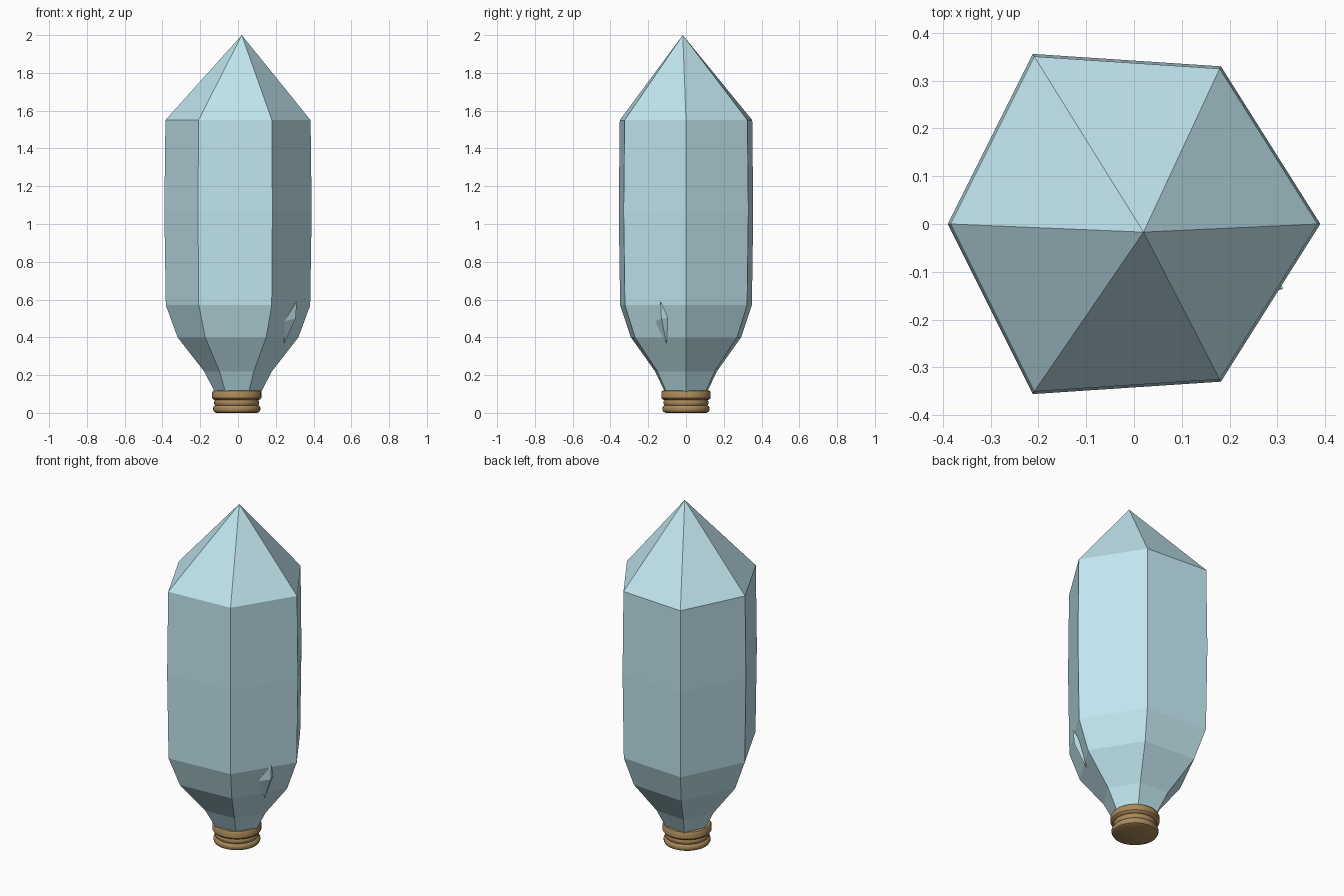
import bpy
import bmesh
import math

default = bpy.data.objects.get("Cube")
if default:
    bpy.data.objects.remove(default, do_unlink=True)


def material(name, colour):
    mat = bpy.data.materials.new(name)
    mat.use_nodes = True
    mat.diffuse_color = colour
    mat.node_tree.nodes["Principled BSDF"].inputs["Base Color"].default_value = colour
    return mat


def loft(name, rings, mat, tip=None):
    """Skin stacked rings, cap the base and close the top with a tip or a cap."""
    bm = bmesh.new()
    loops = [[bm.verts.new(p) for p in ring] for ring in rings]
    n = len(loops[0])
    for low, high in zip(loops, loops[1:]):
        for i in range(n):
            j = (i + 1) % n
            bm.faces.new((low[i], low[j], high[j], high[i]))
    bm.faces.new(loops[0][::-1])
    if tip:
        apex = bm.verts.new(tip)
        for i in range(n):
            bm.faces.new((loops[-1][i], loops[-1][(i + 1) % n], apex))
    else:
        bm.faces.new(loops[-1])
    bmesh.ops.recalc_face_normals(bm, faces=bm.faces)
    mesh = bpy.data.meshes.new(name)
    bm.to_mesh(mesh)
    bm.free()
    mesh.materials.append(mat)
    obj = bpy.data.objects.new(name, mesh)
    bpy.context.collection.objects.link(obj)
    return obj


glass = material("pale_blue_crystal", (0.54, 0.80, 0.87, 1))
brass = material("aged_brass", (0.40, 0.25, 0.10, 1))

# Crystal body: an uneven hexagon scaled along its height
hexagon = [(0.39, 0), (0.182, 0.33), (-0.212, 0.356),
           (-0.39, 0), (-0.212, -0.356), (0.182, -0.33)]
levels = [(0.10, 0.30), (0.22, 0.46), (0.40, 0.82),
          (0.57, 0.98), (1.07, 1.0), (1.55, 0.985)]
rings = [[(x * s, y * s, z) for x, y in hexagon] for z, s in levels]
loft("crystal", rings, glass, tip=(0.02, -0.017, 2.0))

# Small shard half sunk into the lower front left facet
shard_waist = [(0.246, -0.165, 0.485), (0.305, -0.13, 0.50),
               (0.295, -0.095, 0.505), (0.24, -0.12, 0.50)]
shard_foot = (0.245, -0.103, 0.365)
loft("shard", [[tuple(f + (w - f) * 0.02 for f, w in zip(shard_foot, p)) for p in shard_waist],
               shard_waist], glass, tip=(0.312, -0.135, 0.59))

# Turned metal collar with two rolled rims
profile = [(0.108, 0.0), (0.120, 0.006), (0.125, 0.016), (0.125, 0.028),
           (0.120, 0.036), (0.114, 0.040), (0.119, 0.048), (0.119, 0.060),
           (0.114, 0.068), (0.125, 0.072), (0.131, 0.080), (0.131, 0.108),
           (0.125, 0.117), (0.115, 0.119)]
sides = 32
turns = [2 * math.pi * i / sides for i in range(sides)]
collar = loft("collar", [[(r * math.cos(a) - 0.007, r * math.sin(a), z) for a in turns]
                         for r, z in profile], brass)
bpy.ops.object.select_all(action="DESELECT")
collar.select_set(True)
bpy.context.view_layer.objects.active = collar
bpy.ops.object.shade_smooth_by_angle(angle=math.radians(35))
